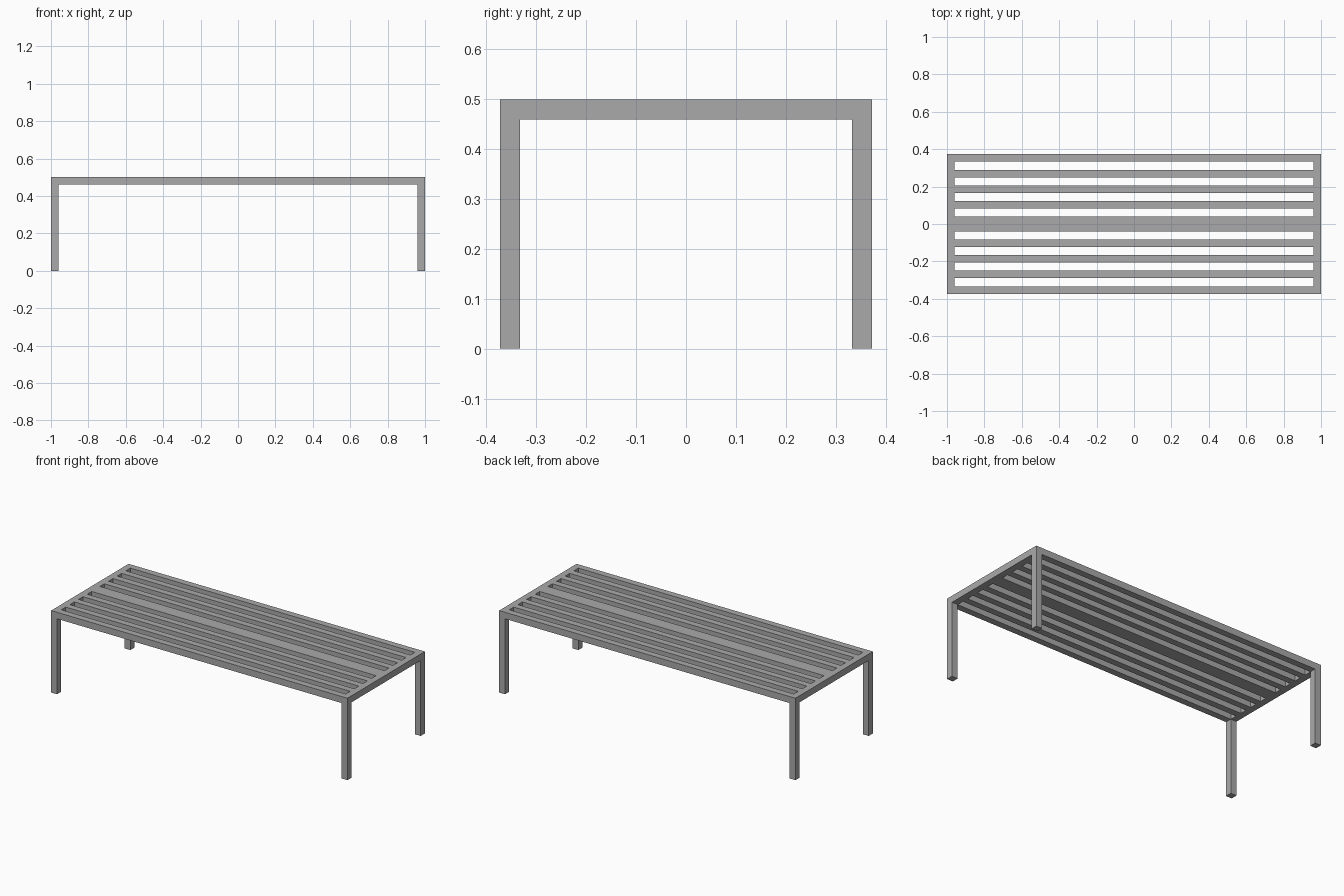
import bpy
import bmesh
from mathutils import Matrix, Vector

cube = bpy.data.objects.get("Cube")
if cube:
    bpy.data.objects.remove(cube, do_unlink=True)

# Main dimensions
LENGTH, DEPTH, HEIGHT, BAR = 2.0, 0.746, 0.5, 0.04
HALF_X, HALF_Y = LENGTH / 2, DEPTH / 2
INNER_X = HALF_X - BAR
SLAT_STEP = (HALF_Y - BAR) / 4

# Single grey finish
grey = bpy.data.materials.new("grey_metal")
grey.use_nodes = True
colour = (0.4, 0.4, 0.4, 1.0)
grey.diffuse_color = colour
grey.node_tree.nodes["Principled BSDF"].inputs["Base Color"].default_value = colour


def box(name, low, high):
    """Flat-faced box between two opposite corners."""
    low, high = Vector(low), Vector(high)
    bm = bmesh.new()
    bmesh.ops.create_cube(bm, size=1, matrix=Matrix.Diagonal((*(high - low), 1)))
    mesh = bpy.data.meshes.new(name)
    bm.to_mesh(mesh)
    bm.free()
    mesh.materials.append(grey)
    obj = bpy.data.objects.new(name, mesh)
    obj.location = (low + high) / 2
    bpy.context.collection.objects.link(obj)
    return obj


def long_bar(name, y):
    """Bar along x, its lower y edge at y, between the end rails."""
    return box(name, (-INNER_X, y, HEIGHT - BAR), (INNER_X, y + BAR, HEIGHT))


# End rails
for side, x in (("left", INNER_X), ("right", -HALF_X)):
    box(f"{side}_end_rail", (x, -HALF_Y, HEIGHT - BAR), (x + BAR, HALF_Y, HEIGHT))

    # Corner legs
    for end, y in (("front", -HALF_Y), ("back", HALF_Y - BAR)):
        box(f"{end}_{side}_leg", (x, y, 0), (x + BAR, y + BAR, HEIGHT - BAR))

# Side rails
long_bar("front_rail", -HALF_Y)
long_bar("back_rail", HALF_Y - BAR)

# Seat slats, mirrored about the double-width centre
box("centre_slat", (-INNER_X, -BAR, HEIGHT - BAR), (INNER_X, BAR, HEIGHT))
for i in range(1, 4):
    long_bar(f"back_slat_{i}", i * SLAT_STEP)
    long_bar(f"front_slat_{i}", -i * SLAT_STEP - BAR)
